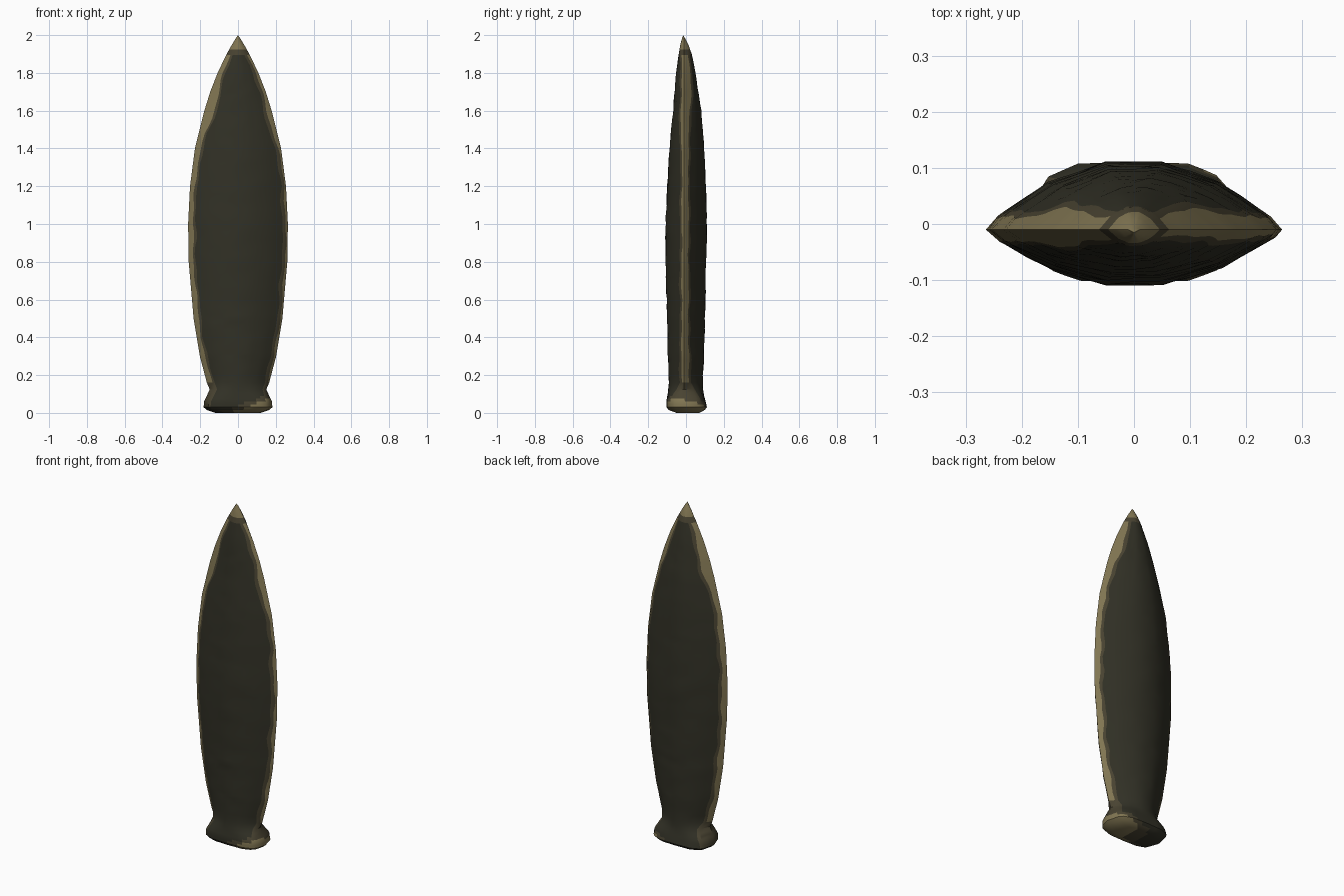
import bpy, bmesh, math, random

random.seed(4)
cube = bpy.data.objects.get("Cube")
if cube:
    bpy.data.objects.remove(cube, do_unlink=True)


def make_material(name, colour):
    mat = bpy.data.materials.new(name)
    mat.use_nodes = True
    mat.diffuse_color = (*colour, 1)
    bsdf = mat.node_tree.nodes["Principled BSDF"]
    bsdf.inputs["Base Color"].default_value = (*colour, 1)
    bsdf.inputs["Roughness"].default_value = 0.8
    return mat


materials = [make_material("dark stone", (0.031, 0.03, 0.019)),
             make_material("brown chipped stone", (0.066, 0.056, 0.031)),
             make_material("tan raw edge", (0.22, 0.18, 0.085))]
DARK, BROWN, TAN = range(3)

# Height, half width, front depth, back depth
SECTIONS = [
    (0, .12, -.06, .06), (.015, .165, -.1, .09), (.03, .182, -.11, .104),
    (.06, .18, -.108, .1), (.09, .165, -.1, .095), (.125, .15, -.094, .09),
    (.16, .165, -.09, .088), (.3, .202, -.095, .094), (.5, .235, -.1, .1),
    (.8, .261, -.107, .107), (1, .264, -.107, .11), (1.2, .254, -.098, .104),
    (1.4, .228, -.086, .095), (1.6, .178, -.068, .08), (1.7, .147, -.06, .064),
    (1.8, .108, -.052, .05), (1.9, .06, -.038, .03), (1.95, .032, -.03, .012),
    (2, .001, -.016, -.014)]
BLADE = [(0, 1), (.2, 1), (.6, .69), (.96, .14), (1, 0)]
FOOT = [(0, 1), (.55, .97), (.85, .76), (.96, .45), (1, 0)]
MIDLINE = -.01


def sample(table, t):
    """Linear lookup in a table of rows keyed by their first value."""
    for a, b in zip(table, table[1:]):
        if t <= b[0]:
            k = (t - a[0]) / (b[0] - a[0])
            return [p + (q - p) * k for p, q in zip(a[1:], b[1:])]
    return table[-1][1:]


def bump(z, centre, size):
    return math.exp(-((z - centre) / size) ** 2)


def edge_bands(z, side, back):
    """Widths of the tan and the brown strips along one edge."""
    wave = math.sin(z * 17 + side * 2 + back) + math.sin(z * 41 + back * 3 - side)
    if back:
        tan = .02 + .02 * bump(z, 1.68, .13)
        brown = .014
    elif side < 0:
        tan = .026 + .028 * bump(z, 1.6, .13)
        brown = .012
    else:
        tan = .011 + .018 * bump(z, 1.58, .12)
        brown = .017
    return tan + .003 * wave, brown + .003 * math.sin(z * 29 + side)


def half_columns(z, width, side, back):
    """Positions from edge to middle, following the coloured strips."""
    tan, brown = edge_bands(z, side, back)
    outer = 1 - min(tan / width, .4)
    inner = outer - min(brown / width, .2)
    return [1, outer, inner] + [inner * k for k in (.84, .66, .44, .22)]


def ring_points(z):
    width, front, rear = sample(SECTIONS, z)
    foot = max(0, min(1, (.16 - z) / .08))
    points = []
    for back in (0, 1):
        first = 1 if back else -1
        columns = [first * u for u in half_columns(z, width, first, back)] + [0]
        columns += [-first * u for u in half_columns(z, width, -first, back)[:0:-1]]
        depth = rear if back else front
        for u in columns:
            f = sample(BLADE, abs(u))[0] * (1 - foot) + sample(FOOT, abs(u))[0] * foot
            y = MIDLINE * min(1, z * 10) + f * (depth - MIDLINE)
            # Shallow flaking scars
            scar = .003 * f * width / .26 * random.uniform(-1, 1) if z > .1 else 0
            points.append((u * width, y + scar, z))
    return points


def stone_colour(face, column, half):
    """Pick the colour from the strip, the tip and the broken foot."""
    c = face.calc_center_median()
    back = column >= half
    k = column % half
    strip = min(k, half - 1 - k)
    if c.z > 1.925:
        return TAN
    if c.z > 1.895:
        return BROWN
    if c.z < .15:
        rise = .02 + .36 * (c.x - (.07 if back else .01))
        if c.z < rise and c.z < .085:
            return TAN
        if c.z < rise + .02 or (strip < 2 and c.z > .03):
            return BROWN
        return DARK
    return (TAN, BROWN)[strip] if strip < 2 else DARK


# Blade and foot lofted as one chipped stone
heights = {row[0] for row in SECTIONS[:-1]} | {.045, .075, .105, 1.925, 1.895, 1.985}
heights |= {round(.2 + .04 * i, 2) for i in range(45)}
heights = sorted(h for h in heights if h < 1.99)

bm = bmesh.new()
rings = [[bm.verts.new(p) for p in ring_points(z)] for z in heights]
count = len(rings[0])
half = count // 2
for low, high in zip(rings, rings[1:]):
    for i in range(count):
        j = (i + 1) % count
        face = bm.faces.new((low[i], low[j], high[j], high[i]))
        face.material_index = stone_colour(face, i, half)

# Pointed tip
tip = bm.verts.new((0, -.015, 2))
for i in range(count):
    bm.faces.new((rings[-1][i], rings[-1][(i + 1) % count], tip)).material_index = TAN

# Underside, closed in strips across the width
base = rings[0]
for i in range(half):
    a, b = base[i], base[i + 1]
    c, d = base[(count - i - 1) % count], base[(count - i) % count]
    corners = list(dict.fromkeys((a, d, c, b)))
    if len(corners) > 2:
        face = bm.faces.new(corners)
        x = face.calc_center_median().x
        face.material_index = TAN if x > .04 else BROWN if x > -.04 else DARK

bmesh.ops.recalc_face_normals(bm, faces=bm.faces)
mesh = bpy.data.meshes.new("stone_blade")
bm.to_mesh(mesh)
bm.free()
for mat in materials:
    mesh.materials.append(mat)
blade = bpy.data.objects.new("stone_blade", mesh)
bpy.context.collection.objects.link(blade)
bpy.context.view_layer.objects.active = blade
blade.select_set(True)
bpy.ops.object.shade_smooth_by_angle(angle=math.radians(35))
